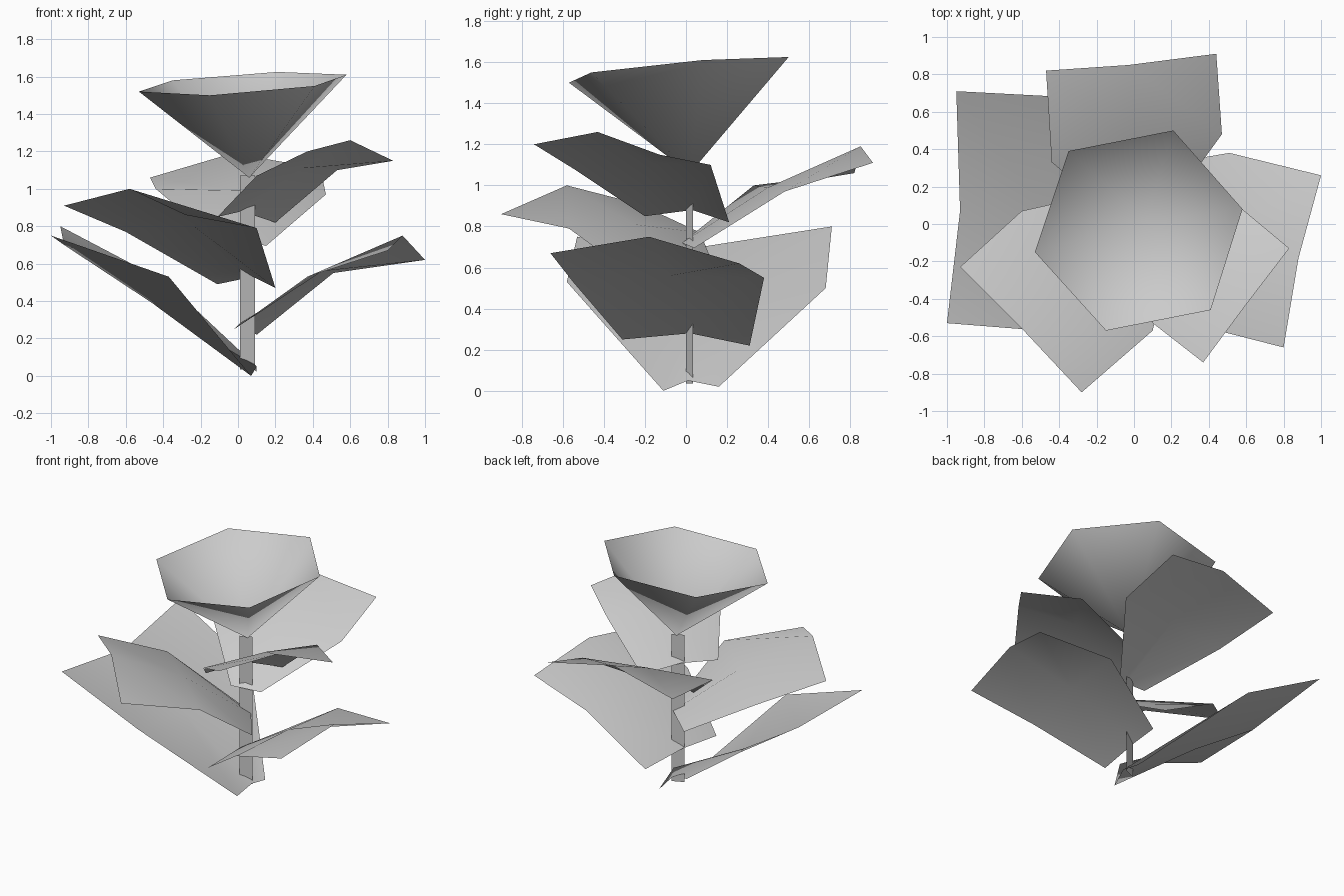
import bpy
import bmesh
from mathutils import Vector

# Remove the default cube only
default_cube = bpy.data.objects.get("Cube")
if default_cube:
    bpy.data.objects.remove(default_cube, do_unlink=True)


def make_material(name, colour):
    """Flat material visible both in the viewport and in a render."""
    material = bpy.data.materials.new(name)
    material.use_nodes = True
    material.diffuse_color = colour
    shader = material.node_tree.nodes["Principled BSDF"]
    shader.inputs["Base Color"].default_value = colour
    shader.inputs["Roughness"].default_value = 0.8
    return material


pale_grey = make_material("pale_grey", (0.6, 0.6, 0.6, 1))


def finish(name, mesh_builder, smooth=True):
    """Turn a bmesh into a named, shaded object in the scene."""
    for face in mesh_builder.faces:
        face.smooth = smooth
    mesh = bpy.data.meshes.new(name)
    mesh_builder.to_mesh(mesh)
    mesh_builder.free()
    mesh.materials.append(pale_grey)
    part = bpy.data.objects.new(name, mesh)
    bpy.context.scene.collection.objects.link(part)
    return part


def loft(name, *rails, smooth=True):
    """Skin a thin sheet across neighbouring rails of equal length."""
    sheet = bmesh.new()
    rows = [[sheet.verts.new(point) for point in rail] for rail in rails]
    for rail, next_rail in zip(rows, rows[1:]):
        for i in range(len(rail) - 1):
            sheet.faces.new((rail[i], next_rail[i],
                             next_rail[i + 1], rail[i + 1]))
    # Keep the sheet facing upwards
    sheet.normal_update()
    if sum(face.normal.z for face in sheet.faces) < 0:
        bmesh.ops.reverse_faces(sheet, faces=sheet.faces[:])
    return finish(name, sheet, smooth)


def leaf(name, one_edge, midrib, other_edge):
    """Folded leaf: each rail runs from the stem, over the bend, to the tip."""
    return loft(name, one_edge, midrib, other_edge)


def flower_cup(name, centre, rim):
    """Open faceted cone from a single bottom point up to the rim."""
    cup = bmesh.new()
    bottom = cup.verts.new(centre)
    ring = [cup.verts.new(point) for point in rim]
    for current, following in zip(ring, ring[1:] + ring[:1]):
        cup.faces.new((bottom, current, following))
    return finish(name, cup)


# Stem: a flat upright ribbon, slightly turned
stem_foot = [Vector((0.01, 0, 0.035)), Vector((0.09, 0.035, 0.035))]
stem_rise = Vector((0, 0, 1.035))
loft("stem", stem_foot, [point + stem_rise for point in stem_foot],
     smooth=False)

# Leaves, climbing the stem; each midrib starts just behind the stem
leaf("lowest_leaf",
     one_edge=[(0.07, -0.11, 0), (-0.37, -0.58, 0.53), (-1, -0.53, 0.75)],
     midrib=[(0.1, 0.01, 0.05), (-0.46, 0.05, 0.39), (-0.93, 0.07, 0.7)],
     other_edge=[(0.1, 0.16, 0.02), (-0.38, 0.68, 0.5), (-0.95, 0.71, 0.8)])

leaf("second_leaf",
     one_edge=[(-0.02, -0.31, 0.25), (0.37, -0.55, 0.53), (0.8, -0.66, 0.67)],
     midrib=[(0.01, 0.02, 0.28), (0.45, -0.08, 0.56), (0.88, -0.18, 0.75)],
     other_edge=[(0.1, 0.31, 0.22), (0.51, 0.38, 0.55), (1, 0.26, 0.62)])

leaf("third_leaf",
     one_edge=[(0.2, -0.13, 0.47), (0.1, -0.57, 0.79), (-0.28, -0.9, 0.86)],
     midrib=[(0.08, 0.03, 0.53), (-0.25, -0.25, 0.81), (-0.58, -0.58, 1)],
     other_edge=[(-0.11, 0.18, 0.49), (-0.6, 0.07, 0.77),
                 (-0.93, -0.23, 0.91)])

leaf("fourth_leaf",
     one_edge=[(0.15, 0.04, 0.695), (0.47, 0.48, 0.97), (0.44, 0.91, 1.11)],
     midrib=[(0.05, -0.02, 0.72), (0.02, 0.4, 0.99), (-0.03, 0.85, 1.19)],
     other_edge=[(-0.07, 0.02, 0.69), (-0.44, 0.33, 1), (-0.47, 0.82, 1.06)])

leaf("top_leaf",
     one_edge=[(-0.11, -0.2, 0.85), (0.1, -0.53, 1.07), (0.37, -0.74, 1.2)],
     midrib=[(0.02, 0.03, 0.88), (0.34, -0.17, 1.11), (0.6, -0.43, 1.26)],
     other_edge=[(0.2, 0.21, 0.82), (0.53, 0.12, 1.1), (0.83, -0.13, 1.15)])

# Flower: a gently tilted cup with six sides
flower_cup("flower_cup", (0.06, 0.02, 1.06),
           [(0.58, 0.08, 1.61), (0.21, 0.5, 1.625), (-0.35, 0.39, 1.58),
            (-0.53, -0.15, 1.52), (-0.15, -0.57, 1.5), (0.41, -0.46, 1.55)])
